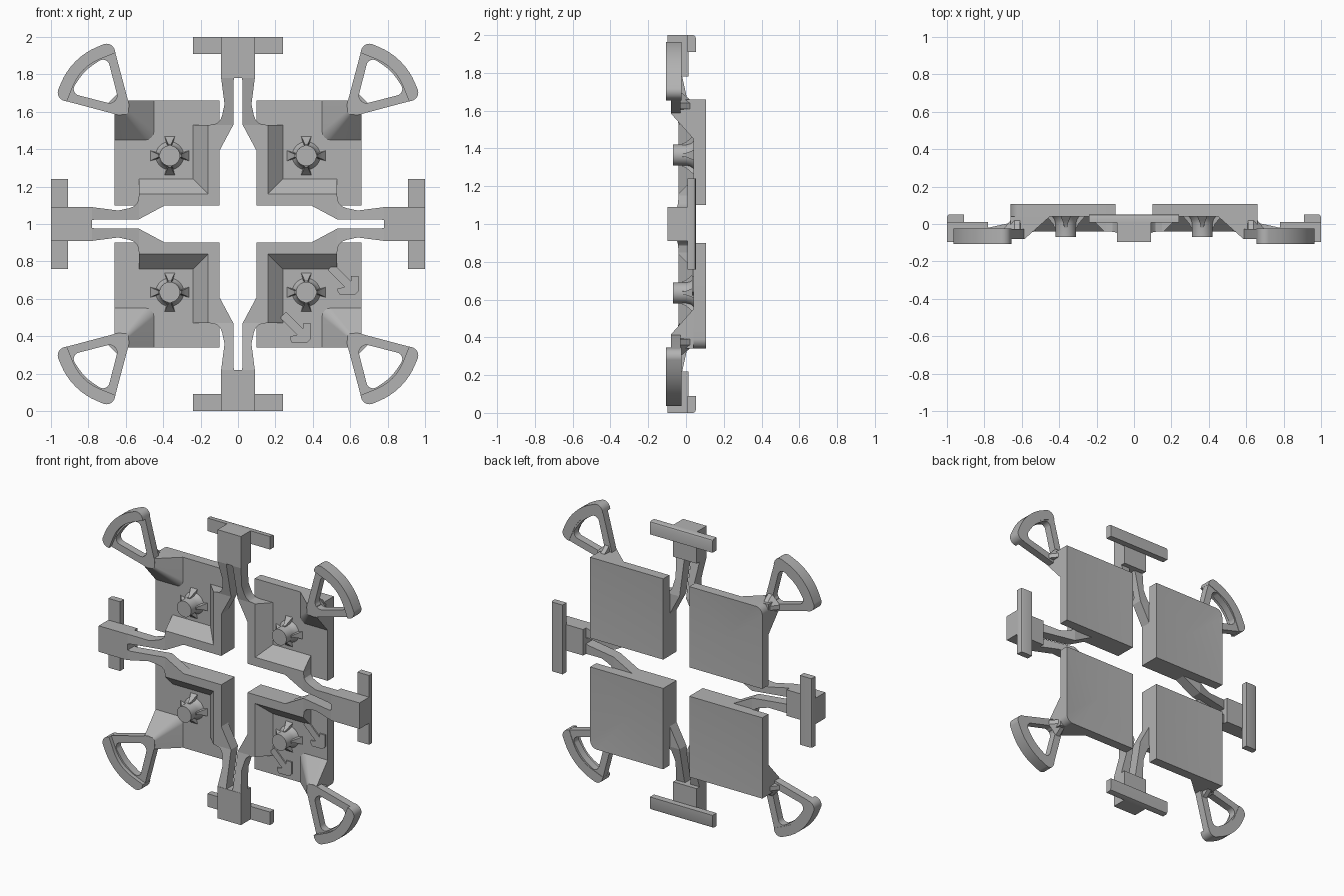
import bpy, bmesh
from math import cos, sin, radians
from mathutils import Vector

cube = bpy.data.objects.get("Cube")
if cube:
    bpy.data.objects.remove(cube)

grey = bpy.data.materials.new("plain_grey")
grey.use_nodes = True
COLOUR = (0.45, 0.45, 0.45, 1)
grey.diffuse_color = COLOUR
grey.node_tree.nodes["Principled BSDF"].inputs["Base Color"].default_value = COLOUR
parts = []


def finish(name, bm):
    bmesh.ops.recalc_face_normals(bm, faces=bm.faces)
    mesh = bpy.data.meshes.new(name)
    bm.to_mesh(mesh)
    bm.free()
    mesh.materials.append(grey)
    obj = bpy.data.objects.new(name, mesh)
    bpy.context.collection.objects.link(obj)
    parts.append(obj)


def loft(name, layers, place, dish=0):
    """Join outlines of (u, v) points stacked in depth; depth may be a function of v."""
    bm = bmesh.new()
    loops = []
    for depth, pts in layers:
        loop = []
        for u, v in pts:
            x, z = place(u, v)
            y = depth(v) if callable(depth) else depth
            loop.append(bm.verts.new((x, y, 1 + z)))
        loops.append(loop)
    n = len(loops[0])
    for a, b in zip(loops, loops[1:]):
        for i in range(n):
            j = (i + 1) % n
            bm.faces.new((a[i], a[j], b[j], b[i]))
    bm.faces.new(loops[0])
    back = bm.faces.new(loops[-1])
    if dish:
        centre = bmesh.ops.poke(bm, faces=[back])["verts"][0]
        centre.co.y -= dish
    finish(name, bm)


def ring(name, outer, inner, front, back, place):
    bm = bmesh.new()
    loops = []
    for pts, y in ((outer, front), (inner, front), (inner, back), (outer, back)):
        loops.append([bm.verts.new((place(*p)[0], y, 1 + place(*p)[1])) for p in pts])
    n = len(outer)
    for k in range(4):
        a, b = loops[k], loops[(k + 1) % 4]
        for i in range(n):
            j = (i + 1) % n
            bm.faces.new((a[i], a[j], b[j], b[i]))
    finish(name, bm)


def rounded(corners, steps=8):
    """Outline with each (u, v, radius) corner rounded."""
    pts = []
    n = len(corners)
    for i, (u, v, r) in enumerate(corners):
        p = Vector((u, v))
        if r == 0:
            pts.append((u, v))
            continue
        a = (Vector(corners[i - 1][:2]) - p).normalized()
        b = (Vector(corners[(i + 1) % n][:2]) - p).normalized()
        half = a.angle(b) / 2
        centre = p + (a + b).normalized() * (r / sin(half))
        start = p + a * (r * cos(half) / sin(half)) - centre
        end = p + b * (r * cos(half) / sin(half)) - centre
        for k in range(steps + 1):
            d = start.lerp(end, k / steps)
            q = centre + d.normalized() * r
            pts.append((q.x, q.y))
    return pts


def rect(u0, u1, v0, v1):
    return [(u0, v0), (u1, v0), (u1, v1), (u0, v1)]


def ngon(c, r, n=32):
    return [(c + r * cos(radians(360 * i / n)), c + r * sin(radians(360 * i / n))) for i in range(n)]


PIN = 0.365
FACE = 0.04
RIDGE = -0.04
arm_front = lambda v: RIDGE - max(0, v - 0.53) * 0.22
arm_back = lambda v: 0.035 - max(0, v - 0.53) * 0.22

for sx, sz, label in ((1, 1, "upper_left"), (-1, 1, "upper_right"),
                      (1, -1, "lower_left"), (-1, -1, "lower_right")):
    place = lambda u, v: (sx * u, sz * v)

    # Square plate with a shallow dished back
    outline = rect(0.1, 0.66, 0.1, 0.66)
    if sx != sz:
        outline = rounded([(u, v, 0.05 if u + v > 1.3 else 0) for u, v in outline])
    loft(label + "_plate", [(FACE, outline), (0.107, outline)], place, dish=0.018)

    # L-shaped ridge along the inner edges
    ridge = lambda w: [(.1, .1), (.53, .1), (.53, w), (w, w), (w, .53), (.1, .53)]
    loft(label + "_ridge", [(RIDGE, ridge(0.16)), (FACE, ridge(0.24))], place)

    # Sloped corner block and the gusset behind the handle
    block = lambda a, r: rounded([(a, a, r), (.66, a, 0), (.66, .66, 0), (a, .66, 0)])
    loft(label + "_corner_block", [(-0.08, block(0.585, 0.02)), (FACE, block(0.45, 0.045))], place)
    gusset = lambda e, w: [(.6, .6), (e, .61), (e, w), (w, e), (.61, e)]
    loft(label + "_gusset", [(-0.03, gusset(0.7, 0.64)), (0.02, gusset(0.66, 0.64))], place)

    # Looped handle with a deeper outer rim
    outer = rounded([(.562, .562, .05), (.98, .673, .045), (.89, .89, .36), (.673, .98, .045)])
    hole = rounded([(.631, .631, .04), (.9, .7, .035), (.82, .82, .25), (.7, .9, .035)])
    ring(label + "_handle", outer, hole, -0.08, -0.028, place)
    rim = rounded([(.98, .673, .045), (.89, .89, .36), (.673, .98, .045),
                   (.655, .915, 0), (.84, .84, .25), (.915, .655, 0)])
    loft(label + "_handle_rim", [(-0.107, rim), (-0.025, rim)], place)

    # Round pin with four flared fins
    loft(label + "_pin", [(-0.07, ngon(PIN, .055)), (0, ngon(PIN, .055)),
                          (.025, ngon(PIN, .062)), (FACE, ngon(PIN, .075))], place)
    for c, s in ((1, 0), (0, 1), (-1, 0), (0, -1)):
        fin_place = lambda u, v: place(PIN + c * u - s * v, PIN + s * u + c * v)
        fin = lambda r, w: [(.04, -.01), (r, -w), (r, w), (.04, .01)]
        loft(label + "_fin", [(-.02, fin(.06, .008)), (0, fin(.068, .011)),
                              (.02, fin(.085, .018)), (FACE, fin(.102, .027))], fin_place)

    # Two bent arms reaching towards the end pieces
    for swap in (False, True):
        arm_place = (lambda u, v: place(v, u)) if swap else place
        root = [(.1, .39), (.15, .39), (.15, .53), (.025, .53)]
        loft(label + "_arm_root", [(RIDGE, root), (0.035, root)], arm_place)
        arm = [(.025, .53), (.15, .53), (.115, .537), (.095, .555), (.085, .58),
               (.072, .64), (.09, .78), (.018, .79), (.025, .76)]
        loft(label + "_arm", [(arm_front, arm), (arm_back, arm)], arm_place)

# T-shaped end pieces on the four sides
for c, s, label in ((1, 0, "left"), (0, 1, "top"), (-1, 0, "right"), (0, -1, "bottom")):
    place = lambda u, v: (c * u - s * v, s * u + c * v)
    stem = rect(0.78, 1, -0.09, 0.09)
    loft(label + "_stem", [(-0.097, stem), (0.012, stem)], place)
    bar = lambda e: rect(0.91, e, -0.24, 0.24)
    loft(label + "_crossbar", [(0.008, bar(1)), (0.037, bar(1)), (0.048, bar(.995)),
                               (0.052, bar(.985))], place)

# Two raised arrows on one lower plate
arrow = [(.48, -.245), (.512, -.213), (.603, -.304), (.603, -.277), (.645, -.277),
         (.645, -.36), (.625, -.379), (.545, -.379), (.533, -.36), (.533, -.345), (.572, -.337)]
for shift in (0, -0.256):
    pts = [(u + shift, v + shift) for u, v in arrow]
    loft("raised_arrow", [(0.031, pts), (FACE, pts)], lambda u, v: (u, v))

# Smooth the curved surfaces and keep the edges crisp
bpy.ops.object.select_all(action="DESELECT")
for obj in parts:
    obj.select_set(True)
bpy.context.view_layer.objects.active = parts[0]
bpy.ops.object.shade_smooth_by_angle(angle=radians(30))
